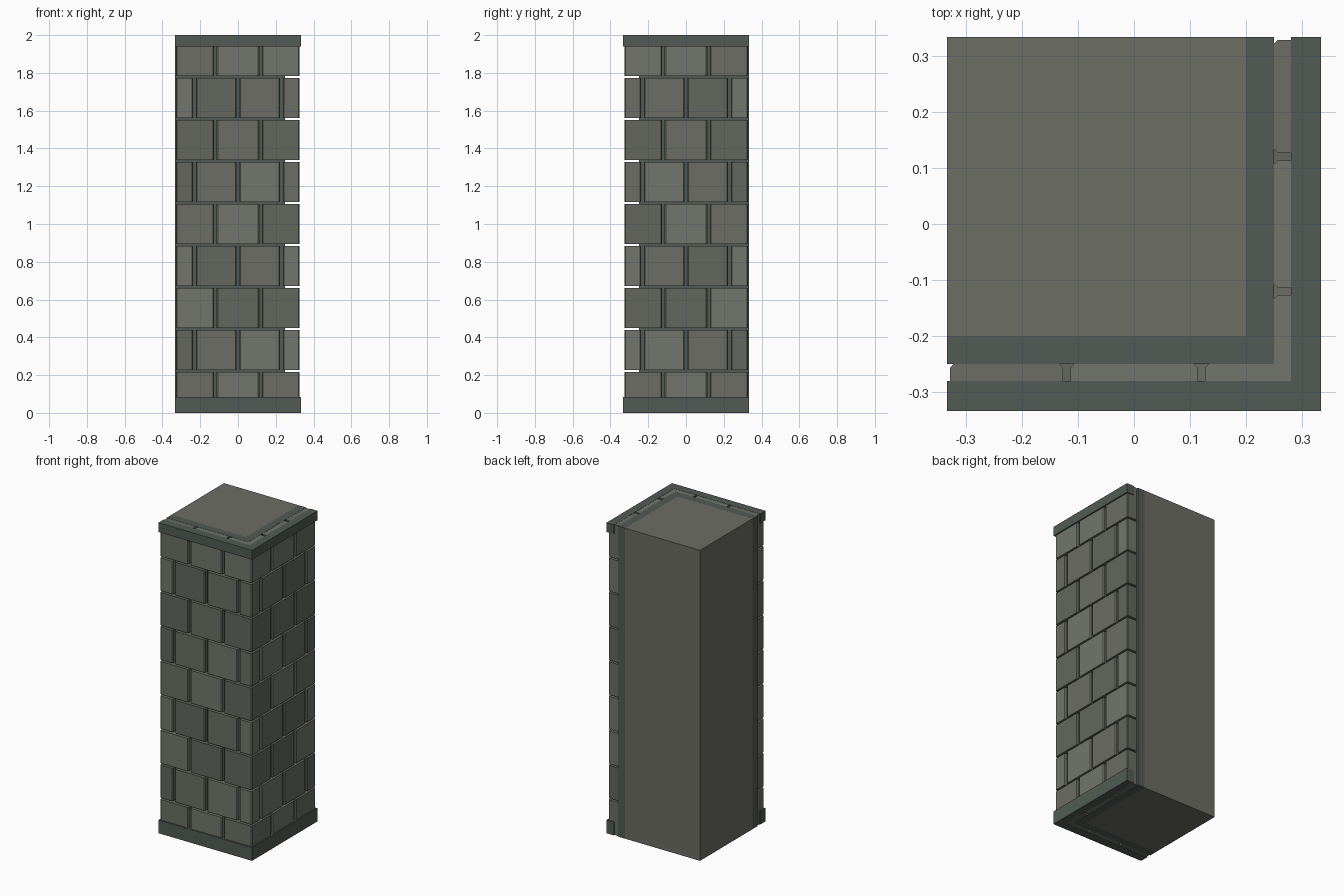
import bpy, bmesh

if "Cube" in bpy.data.objects:
    bpy.data.objects.remove(bpy.data.objects["Cube"])

H = 1 / 3            # half width of the whole piece
OUT, BACK = 0.325, 0.25   # outer face of the bricks and face of the backing
ROWS, PITCH = 9, 2 / 9


def material(name, r, g, b):
    m = bpy.data.materials.new(name)
    m.diffuse_color = (r, g, b, 1)
    m.use_nodes = True
    m.node_tree.nodes["Principled BSDF"].inputs["Base Color"].default_value = m.diffuse_color
    return m


STONES = [material("stone_mid", 0.145, 0.155, 0.128),
          material("stone_light", 0.17, 0.18, 0.15),
          material("stone_dark", 0.125, 0.137, 0.113)]
CORE = material("core_grey", 0.15, 0.153, 0.127)
TRIM = material("trim_dark", 0.085, 0.105, 0.09)


def prism(name, outlines, z0, z1, mats, bevel=0.0):
    """Extrude adjoining plan outlines, one material each, into one solid."""
    bm = bmesh.new()
    for i, pts in enumerate(outlines):
        f = bm.faces.new([bm.verts.new((x, y, z0)) for x, y in pts])
        f.material_index = i
    bmesh.ops.remove_doubles(bm, verts=bm.verts[:], dist=1e-5)
    base = bm.faces[:]
    new = bmesh.ops.extrude_face_region(bm, geom=base, use_keep_orig=True)["geom"]
    for v in new:
        if isinstance(v, bmesh.types.BMVert):
            v.co.z = z1
    bmesh.ops.recalc_face_normals(bm, faces=bm.faces[:])
    if bevel:
        upright = [e for e in bm.edges
                   if abs(e.verts[0].co.z - e.verts[1].co.z) > 1e-4]
        bmesh.ops.bevel(bm, geom=upright, offset=bevel, segments=1,
                        affect='EDGES', profile=0.5)
    me = bpy.data.meshes.new(name)
    bm.to_mesh(me)
    bm.free()
    for m in mats:
        me.materials.append(m)
    ob = bpy.data.objects.new(name, me)
    bpy.context.collection.objects.link(ob)
    return ob


def ell(inner, outer, far_in, far_out=None):
    """L-shaped plan wrapped round the front right corner."""
    return [(-far_in, -inner), (-far_in, -outer), (outer, -outer),
            (outer, far_in), (inner, far_in), (inner, -inner)]


# wall core with its darker backing band
prism("wall_core",
      [[(-H, -0.2), (0.2, -0.2), (0.2, H), (-H, H)], ell(0.2, BACK, H)],
      0, 2, [CORE, TRIM])

# base and top rails
prism("base_rail", [ell(0.28, H, H)], 0, 0.085, [TRIM])
prism("top_rail", [ell(0.28, H, H)], 1.94, 2, [TRIM])

# brick courses, alternating joints, with an L-shaped brick at the corner
GAP, BEV = 0.007, 0.006
for row in range(ROWS):
    z0, z1 = row * PITCH + 0.0055, (row + 1) * PITCH - 0.0055
    if row == 0:
        z0 = 0.001
    if row == ROWS - 1:
        z1 = 1.999
    joints = [-0.12, 0.12] if row % 2 == 0 else [-0.23, 0, 0.23]
    starts = [-0.328] + [j + GAP for j in joints[:-1]]
    ends = [j - GAP for j in joints]
    for k, (a, b) in enumerate(zip(starts, ends)):
        mat = STONES[(k + row * 2 + row // 3) % 3]
        prism(f"front_brick_{row}_{k}",
              [[(a, -OUT), (b, -OUT), (b, -BACK), (a, -BACK)]], z0, z1, [mat], BEV)
        # the right side mirrors the spacing about the corner diagonal
        prism(f"side_brick_{row}_{k}",
              [[(BACK, -b), (OUT, -b), (OUT, -a), (BACK, -a)]], z0, z1, [mat], BEV)
    c = joints[-1] + GAP
    prism(f"corner_brick_{row}", [ell(BACK, OUT, -c)], z0, z1,
          [STONES[(row + row // 3) % 3]], BEV)
